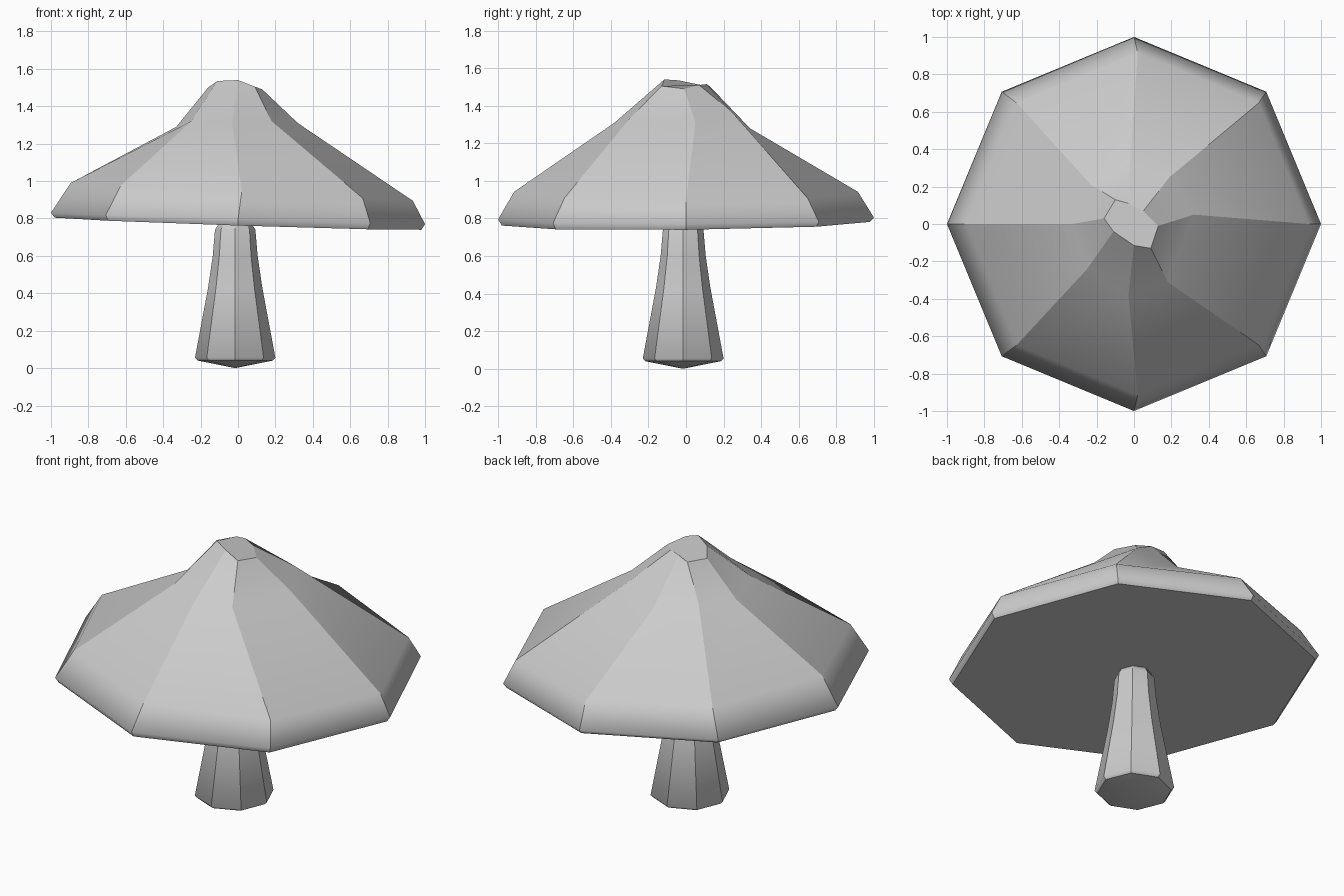
import bpy, bmesh
from math import cos, sin, pi

SIDES = 8
if "Cube" in bpy.data.objects:
    bpy.data.objects.remove(bpy.data.objects["Cube"], do_unlink=True)

grey = bpy.data.materials.new("light grey")
grey.use_nodes = True
grey.diffuse_color = (0.6, 0.6, 0.6, 1)
grey.node_tree.nodes["Principled BSDF"].inputs["Base Color"].default_value = (0.6, 0.6, 0.6, 1)


def ring(radius, z, cx=0, cy=0, tilt_x=0, tilt_y=0):
    """Octagon starting at +x, counter-clockwise, on a tilted plane."""
    points = []
    for i in range(SIDES):
        x = cx + radius * cos(2 * pi * i / SIDES)
        y = cy + radius * sin(2 * pi * i / SIDES)
        points.append((x, y, z + tilt_x * x + tilt_y * y))
    return points


def loft(name, rings, bottom_tip=None, creases=()):
    """Skin the rings; ridges are sharp, rings smooth unless listed as creases."""
    bm = bmesh.new()
    loops = [[bm.verts.new(p) for p in r] for r in rings]
    for low, high in zip(loops, loops[1:]):
        for i in range(SIDES):
            j = (i + 1) % SIDES
            bm.faces.new((low[i], low[j], high[j], high[i]))
    bm.faces.new(loops[-1])
    if bottom_tip:
        tip = bm.verts.new(bottom_tip)
        for i in range(SIDES):
            bm.faces.new((loops[0][(i + 1) % SIDES], loops[0][i], tip))
    else:
        bm.faces.new(loops[0][::-1])
    for face in bm.faces:
        face.smooth = True
    for low, high in zip(loops, loops[1:]):
        for a, b in zip(low, high):
            bm.edges.get((a, b)).smooth = False
    for k in creases:
        for i in range(SIDES):
            bm.edges.get((loops[k][i], loops[k][(i + 1) % SIDES])).smooth = False
    bmesh.ops.recalc_face_normals(bm, faces=bm.faces)
    mesh = bpy.data.meshes.new(name)
    bm.to_mesh(mesh)
    bm.free()
    mesh.materials.append(grey)
    obj = bpy.data.objects.new(name, mesh)
    bpy.context.collection.objects.link(obj)
    return obj


# Cap: tilted rim, then an uneven shoulder and a small crooked crown
shoulder = [(0.32, 0.05, 1.31), (0.19, 0.25, 1.36), (-0.02, 0.34, 1.28), (-0.23, 0.21, 1.32),
            (-0.33, 0.0, 1.29), (-0.25, -0.24, 1.32), (-0.03, -0.38, 1.31), (0.18, -0.31, 1.32)]
crown = [(0.13, -0.01, 1.49), (0.05, 0.07, 1.51), (-0.03, 0.11, 1.515), (-0.1, 0.13, 1.5),
         (-0.16, 0.03, 1.5), (-0.11, -0.04, 1.535), (0, -0.115, 1.54), (0.09, -0.13, 1.505)]
loft("cap", [
    ring(0.98, 0.772, tilt_x=-0.033, tilt_y=0.01),
    ring(1.0, 0.8, tilt_x=-0.03, tilt_y=0.005),
    ring(0.915, 0.943, cx=0.02, tilt_x=-0.052),
    shoulder, crown], creases=(0, 4))

# Stem: flared foot with a shallow pointed base, narrowing into the cap
profile = [(0.2, 0.04), (0.215, 0.055), (0.145, 0.43), (0.12, 0.6), (0.108, 0.74), (0.08, 0.785)]
loft("stem", [ring(r, z, -0.015, -0.015) for r, z in profile],
     bottom_tip=(-0.015, -0.015, 0), creases=(0,))
